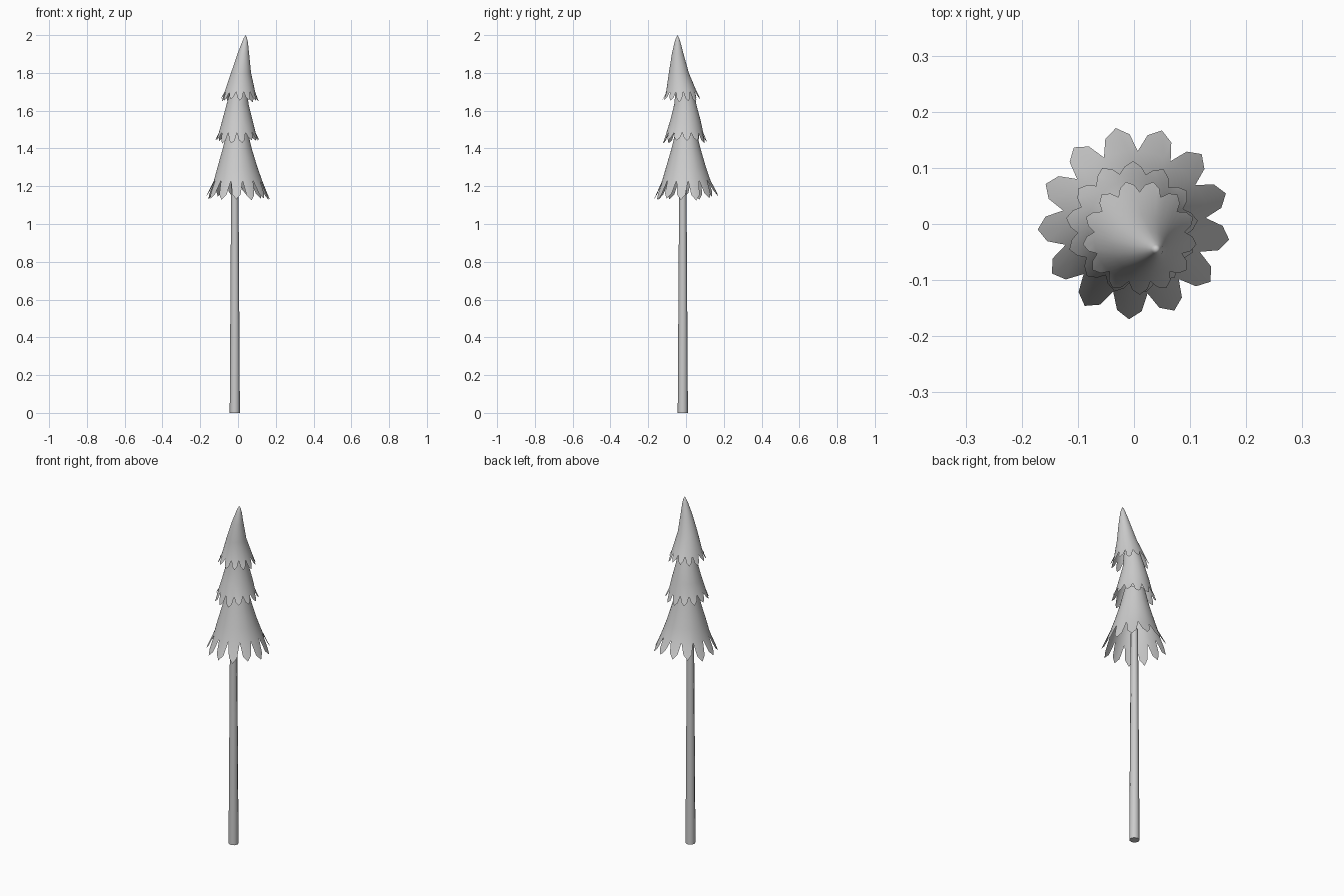
import bpy, bmesh, math, random

if "Cube" in bpy.data.objects:
    bpy.data.objects.remove(bpy.data.objects["Cube"])

random.seed(4)
PETALS = 13
STEP = math.tau / PETALS


def finish(name, bm, angle):
    bmesh.ops.recalc_face_normals(bm, faces=bm.faces)
    me = bpy.data.meshes.new(name)
    bm.to_mesh(me)
    bm.free()
    ob = bpy.data.objects.new(name, me)
    bpy.context.collection.objects.link(ob)
    bpy.ops.object.select_all(action='DESELECT')
    ob.select_set(True)
    bpy.context.view_layer.objects.active = ob
    bpy.ops.object.shade_smooth_by_angle(angle=math.radians(angle))
    return ob


def tier(name, rows, phase, shoulder, tip, jitter, apex=None):
    """rows: (z, radius, cx, cy) from top to notch level; shoulder/tip: (z, radius)."""
    bm = bmesh.new()
    # four columns per petal: notch, shoulder, tip, shoulder
    angles = [math.radians(phase) + STEP * k + STEP * f
              for k in range(PETALS) for f in (-0.5, -0.29, 0, 0.29)]
    n = len(angles)
    rings = [[bm.verts.new((cx + r * math.cos(a), cy + r * math.sin(a), z))
              for a in angles] for z, r, cx, cy in rows]
    for up, low in zip(rings, rings[1:]):
        for i in range(n):
            j = (i + 1) % n
            bm.faces.new((up[i], up[j], low[j], low[i]))
    if apex:
        top = bm.verts.new(apex)
        for i in range(n):
            bm.faces.new((top, rings[0][(i + 1) % n], rings[0][i]))
    # ragged hem of pointed petals
    cx, cy = rows[-1][2:]
    last = rings[-1]
    for k in range(PETALS):
        dz = random.uniform(-jitter, jitter)
        low = []
        for c, (z, r) in ((1, shoulder), (2, tip), (3, shoulder)):
            a = angles[4 * k + c]
            low.append(bm.verts.new((cx + r * math.cos(a), cy + r * math.sin(a), z + dz)))
        p = [last[(4 * k + c) % n] for c in range(5)]
        bm.faces.new((p[0], p[1], low[0]))
        bm.faces.new((p[1], p[2], low[1], low[0]))
        bm.faces.new((p[2], p[3], low[2], low[1]))
        bm.faces.new((p[3], p[4], low[2]))
    return finish(name, bm, 50)


# trunk
bm = bmesh.new()
bmesh.ops.create_cone(bm, cap_ends=True, segments=8, radius1=0.027, radius2=0.019, depth=1.27)
bmesh.ops.translate(bm, verts=bm.verts, vec=(-0.017, -0.017, 0.635))
finish("trunk", bm, 50)

# foliage tiers
tier("lower_foliage",
     [(1.49, 0.055, -0.004, 0), (1.395, 0.078, -0.004, 0),
      (1.30, 0.106, -0.003, 0), (1.23, 0.128, 0, 0.002)],
     267, (1.165, 0.158), (1.138, 0.172), 0.015)
tier("middle_foliage",
     [(1.72, 0.042, 0.004, -0.012), (1.635, 0.058, -0.002, -0.004),
      (1.55, 0.080, -0.003, -0.003), (1.485, 0.097, -0.004, -0.006)],
     255, (1.450, 0.109), (1.435, 0.118), 0.010)
tier("top_foliage",
     [(1.985, 0.008, 0.039, -0.045), (1.965, 0.015, 0.037, -0.045),
      (1.90, 0.031, 0.028, -0.044), (1.80, 0.053, 0.016, -0.038),
      (1.70, 0.081, 0.010, -0.024)],
     270, (1.668, 0.094), (1.652, 0.102), 0.010, apex=(0.04, -0.045, 2.0))
